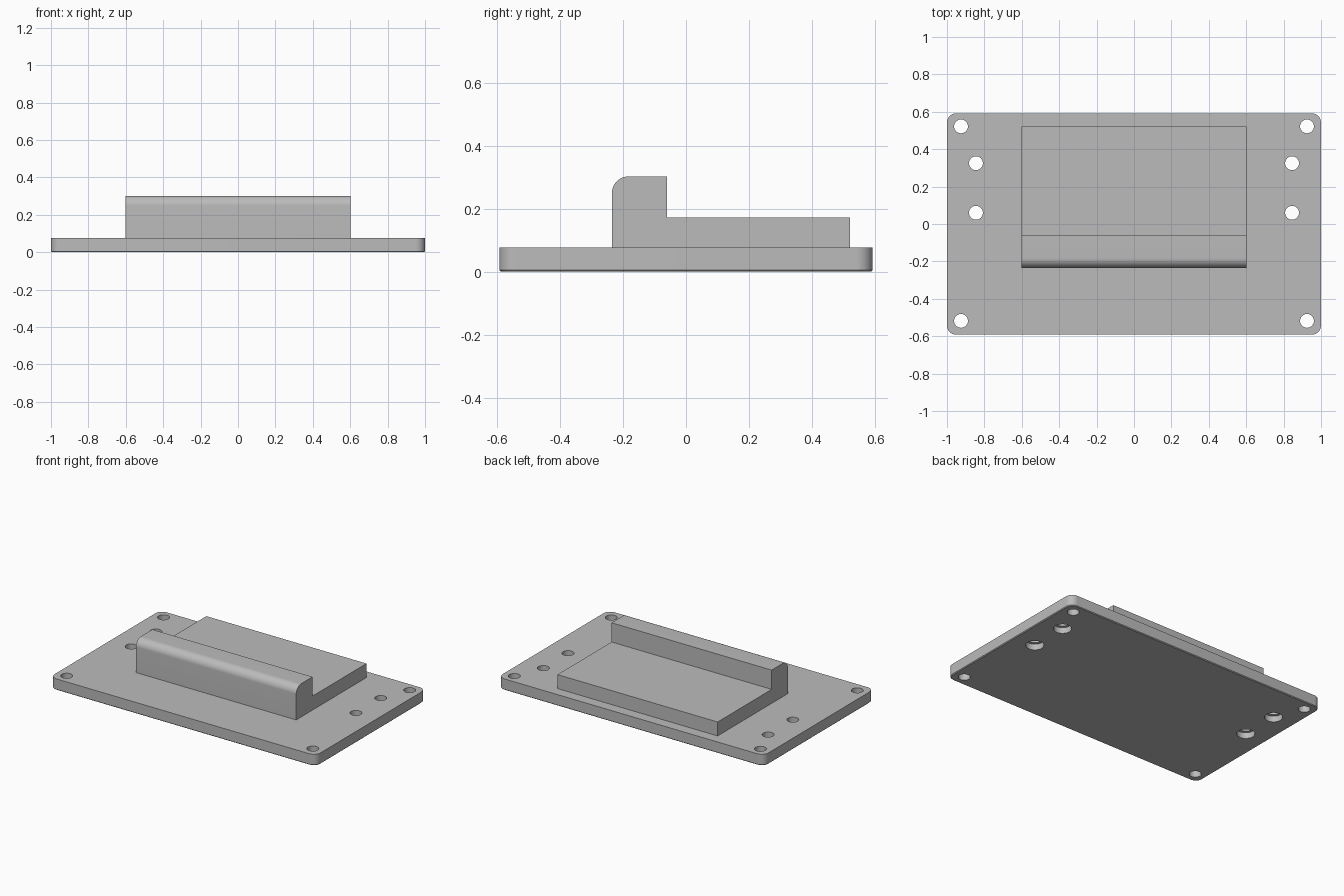
import bpy
import bmesh
from math import sin, cos, radians, pi

old = bpy.data.objects.get("Cube")
if old:
    bpy.data.objects.remove(old, do_unlink=True)

THICK = 0.076
HALF_X, HALF_Y = 1.0, 0.592
CORNER = 0.05

grey = bpy.data.materials.new("plain_grey")
grey.use_nodes = True
colour = (0.5, 0.5, 0.5, 1)
grey.diffuse_color = colour
grey.node_tree.nodes["Principled BSDF"].inputs["Base Color"].default_value = colour


def arc(cx, cy, r, start, end, steps=10):
    """Points along an arc, angles in degrees."""
    angles = [radians(start + (end - start) * i / steps) for i in range(steps + 1)]
    return [(cx + r * cos(a), cy + r * sin(a)) for a in angles]


def extrude_profile(name, points, vector):
    """Solid made by sweeping a closed 3D outline along a vector."""
    bm = bmesh.new()
    face = bm.faces.new([bm.verts.new(p) for p in points])
    swept = bmesh.ops.extrude_face_region(bm, geom=[face])["geom"]
    verts = [v for v in swept if isinstance(v, bmesh.types.BMVert)]
    bmesh.ops.translate(bm, verts=verts, vec=vector)
    bmesh.ops.recalc_face_normals(bm, faces=bm.faces[:])
    mesh = bpy.data.meshes.new(name)
    bm.to_mesh(mesh)
    bm.free()
    mesh.materials.append(grey)
    obj = bpy.data.objects.new(name, mesh)
    bpy.context.collection.objects.link(obj)
    return obj


def select_only(obj):
    bpy.ops.object.select_all(action="DESELECT")
    obj.select_set(True)
    bpy.context.view_layer.objects.active = obj


def drill(target, x, y, radius, bottom, top):
    """Cut a round vertical hole."""
    circle = arc(x, y, radius, 0, 360, 40)[:-1]
    cutter = extrude_profile("hole_cutter", [(px, py, bottom) for px, py in circle],
                             (0, 0, top - bottom))
    cutter.hide_render = True
    select_only(target)
    mod = target.modifiers.new("hole", "BOOLEAN")
    mod.operation = "DIFFERENCE"
    mod.solver = "EXACT"
    mod.object = cutter
    bpy.ops.object.modifier_apply(modifier=mod.name)
    bpy.data.objects.remove(cutter, do_unlink=True)


# Base plate with rounded corners
ix, iy = HALF_X - CORNER, HALF_Y - CORNER
outline = (arc(ix, iy, CORNER, 0, 90) + arc(-ix, iy, CORNER, 90, 180)
           + arc(-ix, -iy, CORNER, 180, 270) + arc(ix, -iy, CORNER, 270, 360))
plate = extrude_profile("base_plate", [(x, y, 0) for x, y in outline], (0, 0, THICK))

# Fine chamfer around the underside
bm = bmesh.new()
bm.from_mesh(plate.data)
rim = [e for e in bm.edges if all(v.co.z < 0.001 for v in e.verts)]
bmesh.ops.bevel(bm, geom=rim, offset=0.005, segments=1, affect="EDGES")
bm.to_mesh(plate.data)
bm.free()

# Corner holes, and inner holes counterbored from below
for side in (-1, 1):
    for y in (-0.518, 0.522):
        drill(plate, side * 0.925, y, 0.037, -0.1, 0.2)
    for y in (0.06, 0.325):
        drill(plate, side * 0.845, y, 0.037, -0.1, 0.2)
        drill(plate, side * 0.845, y, 0.056, -0.1, 0.04)

# Stepped block: raised lip with a rounded front edge, and a lower bed
profile = [(0.52, 0.07), (0.52, 0.171), (-0.06, 0.171), (-0.06, 0.302)]
profile += arc(-0.182, 0.249, 0.053, 90, 180, 14)
profile += [(-0.235, 0.07)]
block = extrude_profile("stepped_block", [(-0.602, y, z) for y, z in profile],
                        (1.204, 0, 0))

for obj in (plate, block):
    select_only(obj)
    bpy.ops.object.shade_smooth_by_angle(angle=radians(30))
